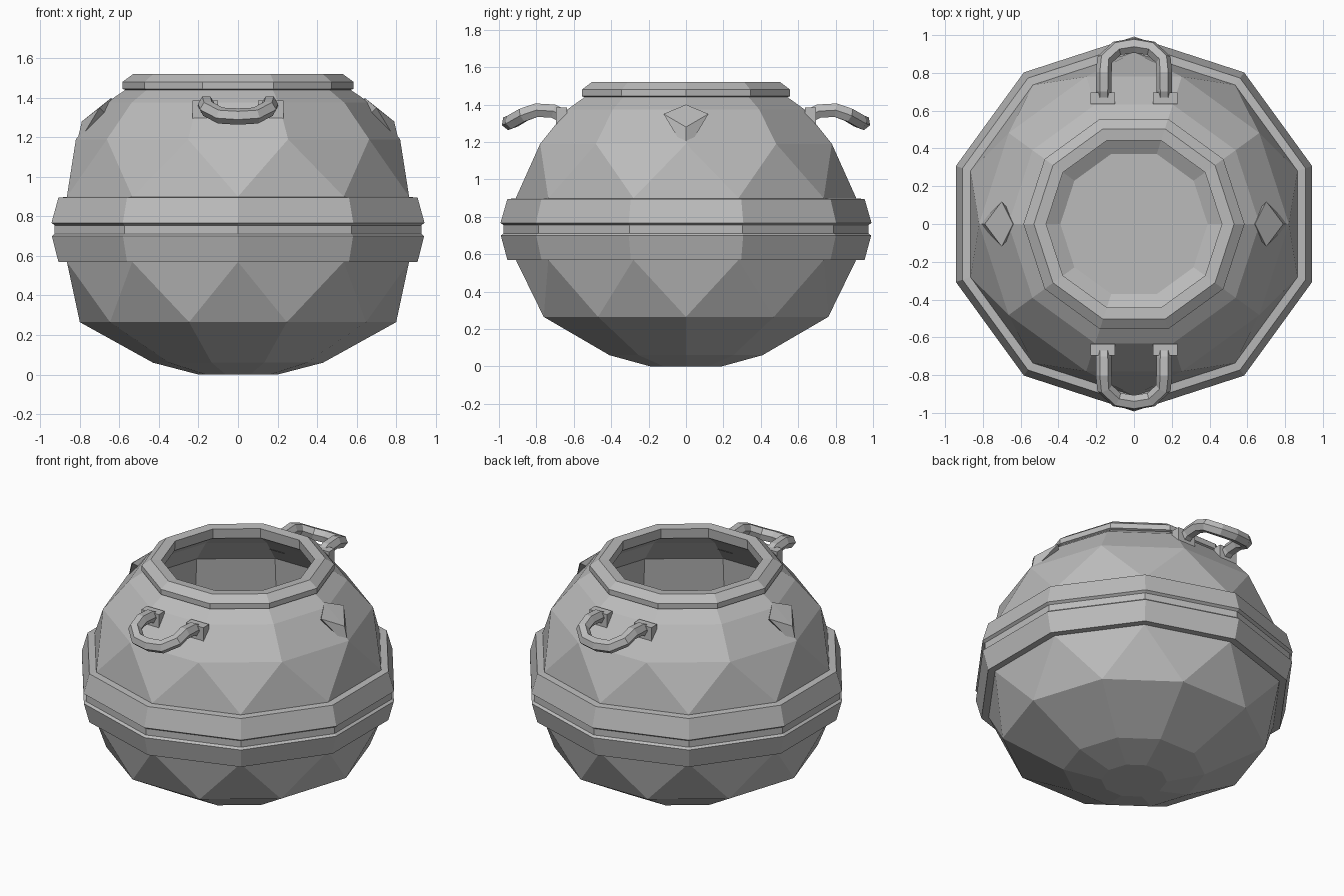
import bpy, bmesh
from math import sin, cos, pi
from mathutils import Vector

cube = bpy.data.objects.get("Cube")
if cube:
    bpy.data.objects.remove(cube, do_unlink=True)

SIDES = 10
GREY = (0.5, 0.5, 0.5, 1.0)
iron = bpy.data.materials.new("iron_grey")
iron.use_nodes = True
iron.diffuse_color = GREY
iron.node_tree.nodes["Principled BSDF"].inputs["Base Color"].default_value = GREY


def add_object(name, bm):
    bmesh.ops.recalc_face_normals(bm, faces=bm.faces)
    mesh = bpy.data.meshes.new(name)
    bm.to_mesh(mesh)
    bm.free()
    mesh.materials.append(iron)
    obj = bpy.data.objects.new(name, mesh)
    bpy.context.collection.objects.link(obj)
    return obj


def loft(name, profile, closed=False):
    """Turn (radius, height, half_step) rings into a ten-sided faceted shell."""
    bm = bmesh.new()
    rings = []
    for r, z, half in profile:
        angles = [(k + half / 2) * 2 * pi / SIDES for k in range(SIDES)]
        rings.append([bm.verts.new((r * cos(a), r * sin(a), z)) for a in angles])
    pairs = list(zip(range(len(rings)), range(1, len(rings))))
    if closed:
        pairs.append((len(rings) - 1, 0))
    for i, j in pairs:
        a, b = rings[i], rings[j]
        turn = profile[j][2] - profile[i][2]
        for k in range(SIDES):
            n = (k + 1) % SIDES
            if turn == 0:
                bm.faces.new((a[k], a[n], b[n], b[k]))
            elif turn > 0:      # staggered rings are joined by triangles
                bm.faces.new((a[k], a[n], b[k]))
                bm.faces.new((a[n], b[n], b[k]))
            else:
                bm.faces.new((a[k], b[n], b[k]))
                bm.faces.new((a[k], a[n], b[n]))
    if not closed:
        bm.faces.new(rings[0])
        bm.faces.new(rings[-1])
    return add_object(name, bm)


# Pot: outside from base to shoulder, over the rim, then down the hollow inside
loft("pot_body", [
    (0.20, 0.00, 0), (0.43, 0.06, 0), (0.80, 0.265, 0),
    (0.91, 0.57, 1), (0.91, 0.90, 1),
    (0.82, 1.19, 0), (0.665, 1.375, 0), (0.57, 1.44, 0),
    (0.585, 1.445, 0), (0.585, 1.48, 0), (0.53, 1.52, 0),
    (0.465, 1.515, 0), (0.47, 1.45, 0), (0.60, 1.36, 0), (0.77, 1.18, 0),
    (0.80, 0.85, 0), (0.75, 0.31, 0), (0.39, 0.10, 0),
])

# Belt around the middle with a narrow groove
loft("belt", [
    (0.89, 0.57, 1), (0.955, 0.57, 1), (0.99, 0.70, 1), (0.975, 0.712, 1),
    (0.975, 0.755, 1), (0.992, 0.767, 1), (0.955, 0.895, 1), (0.89, 0.90, 1),
], closed=True)


def handle(prefix, side):
    # Drooping bar bent through half of its path, mirrored to the other half
    half = [(0.16, 0.64, 1.33), (0.16, 0.71, 1.365), (0.16, 0.80, 1.37),
            (0.155, 0.87, 1.345), (0.09, 0.93, 1.31)]
    path = half + [(0, 0.945, 1.305)] + [(-x, y, z) for x, y, z in reversed(half)]
    curve = bpy.data.curves.new(prefix + "_handle", "CURVE")
    curve.dimensions = "3D"
    curve.bevel_depth = 0.042
    curve.bevel_resolution = 1
    curve.use_fill_caps = True
    spline = curve.splines.new("POLY")
    spline.points.add(len(path) - 1)
    for point, (x, y, z) in zip(spline.points, path):
        point.co = (x, side * y, z, 1)
    temp = bpy.data.objects.new("handle_path", curve)
    bpy.context.collection.objects.link(temp)
    bm = bmesh.new()
    bm.from_mesh(temp.evaluated_get(bpy.context.evaluated_depsgraph_get()).to_mesh())
    bpy.data.objects.remove(temp, do_unlink=True)
    for face in bm.faces:
        face.smooth = False
    add_object(prefix + "_handle", bm)

    # Square collars where the bar meets the pot
    for end, x in (("left", 0.165), ("right", -0.165)):
        bm = bmesh.new()
        bmesh.ops.create_cube(bm, size=1)
        bmesh.ops.scale(bm, vec=(0.13, 0.06, 0.10), verts=bm.verts)
        bmesh.ops.translate(bm, vec=Vector((x, side * 0.665, 1.335)), verts=bm.verts)
        add_object(prefix + "_collar_" + end, bm)


handle("front", -1)
handle("back", 1)

# Pointed lugs on the shoulders
for name, s in (("left_lug", 1), ("right_lug", -1)):
    bm = bmesh.new()
    for x, y, z in ((0.64, 0, 1.40), (0.70, 0.12, 1.35), (0.70, -0.12, 1.35),
                    (0.79, 0, 1.28), (0.82, 0, 1.15), (0.60, 0, 1.25)):
        bm.verts.new((s * x, y, z))
    bmesh.ops.convex_hull(bm, input=bm.verts)
    add_object(name, bm)
